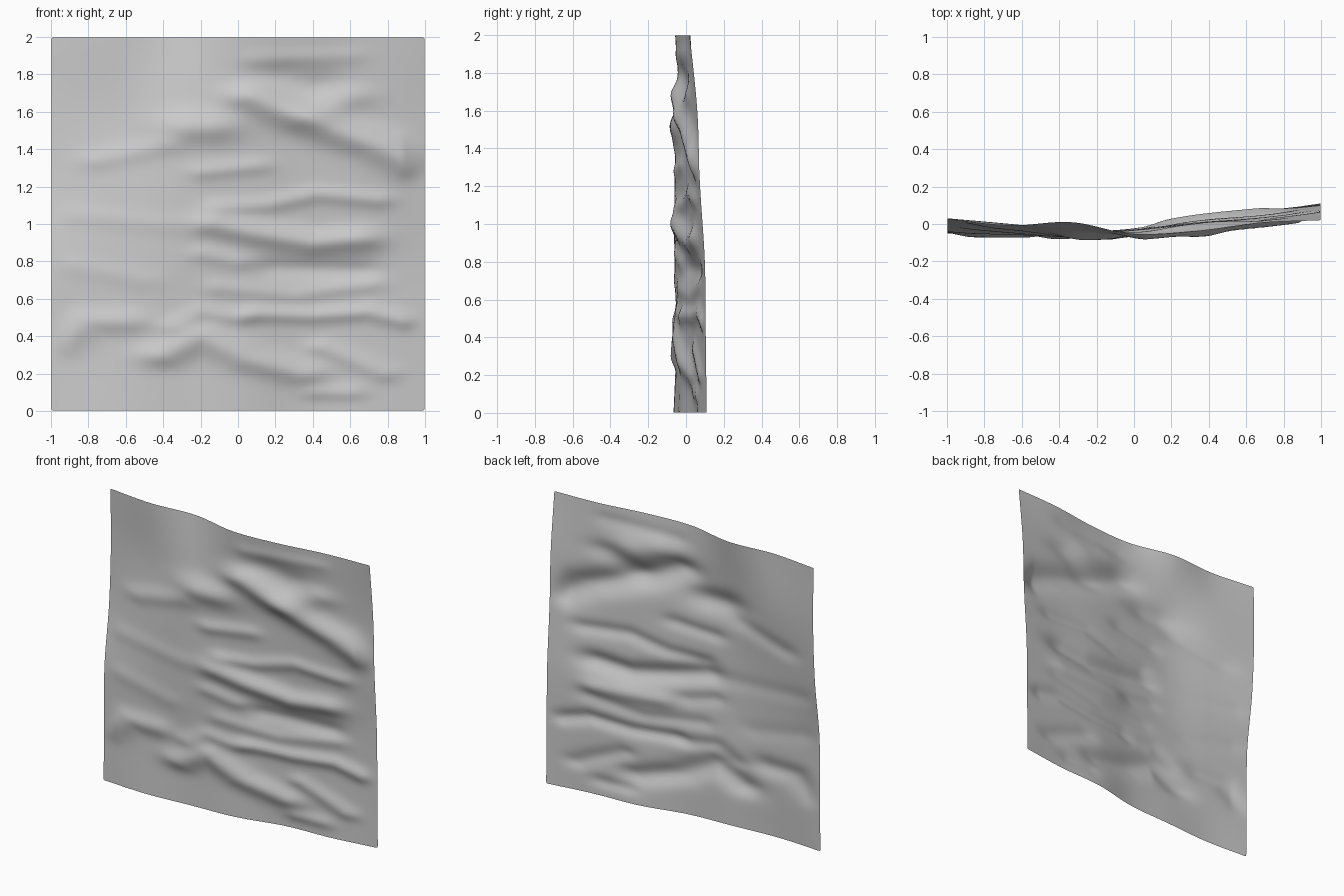
import bpy
import math

if "Cube" in bpy.data.objects:
    bpy.data.objects.remove(bpy.data.objects["Cube"])

# Broad sag of the cloth: depth (y) on a coarse grid, rows from z=0 to z=2
SAG = [
    (-.050, -.066, -.045, -.025, .045, .065, .11),
    (-.045, -.050, -.045, -.020, .035, .070, .105),
    (-.040, -.050, -.060, -.025, .030, .065, .10),
    (.010, -.030, -.060, -.030, .010, .035, .075),
    (.030, .000, -.040, -.035, -.005, .025, .06),
    (.025, -.008, .010, -.055, -.040, .005, .02),
]

# Folds: (depth, half width, path of x/z points); negative depth comes forward
FOLDS = [
    (-.040, .080, [(-.25, 1.52), (-.15, 1.52)]),
    (-.014, .050, [(-.75, 1.34), (-.4, 1.42)]),
    (-.050, .070, [(.08, 1.68), (.35, 1.56), (.75, 1.42), (.95, 1.32)]),
    (-.022, .060, [(.6, 1.68), (.4, 1.58)]),
    (.022, .080, [(.25, 1.78), (.4, 1.75)]),
    (-.016, .040, [(-.18, 1.28), (.1, 1.31)]),
    (-.018, .040, [(-.1, 1.09), (.15, 1.1), (.42, 1.16), (.75, 1.13)]),
    (-.040, .060, [(-.12, 1.0), (.1, .95), (.4, .9), (.65, .92)]),
    (.020, .050, [(.2, .76), (.65, .75)]),
    (-.014, .040, [(-.18, .84), (0, .8)]),
    (-.012, .040, [(-.1, .66), (.3, .62), (.7, .68)]),
    (-.024, .040, [(.1, .52), (.4, .51), (.7, .53), (.9, .48)]),
    (-.024, .060, [(-.98, .36), (-.8, .48), (-.6, .48)]),
    (-.035, .060, [(-.4, .3), (-.2, .4), (.05, .28), (.35, .2)]),
    (-.016, .040, [(-.35, .45), (-.2, .53), (0, .5)]),
    (-.018, .040, [(.45, .34), (.65, .26), (.78, .2)]),
    (-.015, .040, [(.42, .1), (.6, .1)]),
    (-.007, .050, [(-.9, 1.05), (-.4, 1.0)]),
    (-.007, .050, [(-.9, .78), (-.5, .7)]),
    (-.008, .040, [(.1, 1.88), (.6, 1.9)]),
]
STRETCH = .45  # folds fade more slowly sideways than up and down


def spline(values, t):
    """Smooth curve through evenly spaced values, t from 0 to 1."""
    n = len(values) - 1
    i = min(int(t * n), n - 1)
    f = t * n - i
    b, c = values[i], values[i + 1]
    a = values[i - 1] if i > 0 else 2 * b - c
    d = values[i + 2] if i + 2 <= n else 2 * c - b
    return b + .5 * f * (c - a + f * (2*a - 5*b + 4*c - d + f * (3*(b - c) + d - a)))


def path_distance(x, z, path):
    best = 9.0
    for (x0, z0), (x1, z1) in zip(path, path[1:]):
        ux, uz = (x1 - x0) * STRETCH, z1 - z0
        px, pz = (x - x0) * STRETCH, z - z0
        t = max(0, min(1, (px * ux + pz * uz) / (ux * ux + uz * uz)))
        best = min(best, math.hypot(px - t * ux, pz - t * uz))
    return best


def depth(x, z):
    y = spline([spline(row, (x + 1) / 2) for row in SAG], z / 2)
    # folds die out toward the hems
    hem = min(1, (1 - abs(x)) / .12) * min(1, (1 - abs(z - 1)) / .08)
    for amount, width, path in FOLDS:
        r = path_distance(x, z, path) / width
        if r < 3:
            y += hem * amount * math.exp(-r * r)
    return y


# Cloth sheet
N = 100
verts = [(2*i/N - 1, depth(2*i/N - 1, 2*j/N), 2*j/N)
         for j in range(N + 1) for i in range(N + 1)]
W = N + 1
faces = [(j*W + i, j*W + i + 1, (j + 1)*W + i + 1, (j + 1)*W + i)
         for j in range(N) for i in range(N)]
mesh = bpy.data.meshes.new("cloth_sheet")
mesh.from_pydata(verts, [], faces)
mesh.shade_smooth()
sheet = bpy.data.objects.new("cloth_sheet", mesh)
bpy.context.collection.objects.link(sheet)

# Soft the creases slightly
smooth = sheet.modifiers.new("soften", 'SMOOTH')
smooth.factor = .5
smooth.iterations = 2

gray = bpy.data.materials.new("light_gray")
gray.diffuse_color = (.6, .6, .6, 1)
gray.use_nodes = True
gray.node_tree.nodes["Principled BSDF"].inputs["Base Color"].default_value = gray.diffuse_color
mesh.materials.append(gray)
